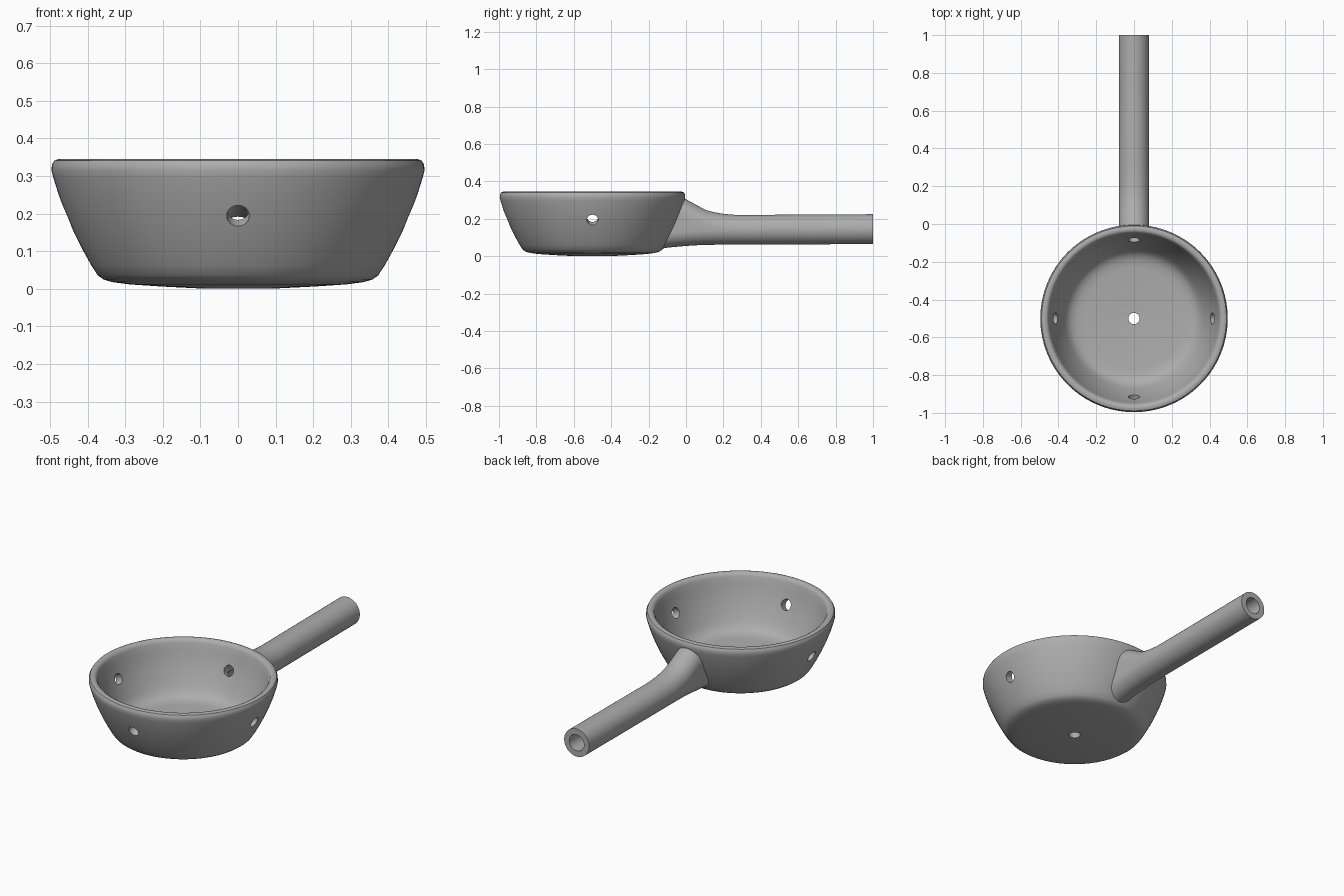
import bpy, bmesh, math
from mathutils import Vector

cube = bpy.data.objects.get("Cube")
if cube:
    bpy.data.objects.remove(cube, do_unlink=True)

grey = bpy.data.materials.new("plain grey")
grey.use_nodes = True
grey.diffuse_color = (0.42, 0.42, 0.42, 1)
grey.node_tree.nodes["Principled BSDF"].inputs["Base Color"].default_value = grey.diffuse_color

BOWL_Y = -0.5


def make_object(name, bm):
    bmesh.ops.recalc_face_normals(bm, faces=bm.faces[:])
    mesh = bpy.data.meshes.new(name)
    bm.to_mesh(mesh)
    bm.free()
    mesh.materials.append(grey)
    obj = bpy.data.objects.new(name, mesh)
    bpy.context.collection.objects.link(obj)
    return obj


def lathe(name, profile, steps=128):
    bm = bmesh.new()
    verts = [bm.verts.new((r, 0, z)) for r, z in profile]
    edges = [bm.edges.new(pair) for pair in zip(verts, verts[1:])]
    bmesh.ops.spin(bm, geom=verts + edges, axis=(0, 0, 1), cent=(0, 0, 0),
                   angle=math.tau, steps=steps)
    bmesh.ops.remove_doubles(bm, verts=bm.verts[:], dist=0.0005)
    bmesh.ops.translate(bm, verts=bm.verts[:], vec=(0, BOWL_Y, 0))
    return make_object(name, bm)


def loft(name, rings):
    bm = bmesh.new()
    loops = [[bm.verts.new(p) for p in ring] for ring in rings]
    count = len(loops[0])
    for a, b in zip(loops, loops[1:]):
        for i in range(count):
            j = (i + 1) % count
            bm.faces.new((a[i], a[j], b[j], b[i]))
    bm.faces.new(loops[0])
    bm.faces.new(loops[-1])
    return make_object(name, bm)


def slanted_ring(y_top, z_top, y_bottom, z_bottom, count=48):
    # Upright oval with round ends, leaning to follow the bowl wall
    half = (z_top - z_bottom) / 2
    cap = min(0.08, half)
    ring = []
    for i in range(count):
        t = math.tau * (i + 0.5) / count
        rise = math.copysign(half - cap, math.sin(t)) + cap * math.sin(t)
        f = (rise / half + 1) / 2
        ring.append((0.08 * math.cos(t), y_bottom + f * (y_top - y_bottom),
                     z_bottom + f * (z_top - z_bottom)))
    return ring


def rod(name, start, end, radius):
    start, end = Vector(start), Vector(end)
    bm = bmesh.new()
    bmesh.ops.create_cone(bm, cap_ends=True, segments=40, radius1=radius,
                          radius2=radius, depth=(end - start).length)
    obj = make_object(name, bm)
    obj.rotation_mode = 'QUATERNION'
    obj.rotation_quaternion = (end - start).to_track_quat('Z', 'Y')
    obj.location = (start + end) / 2
    obj.hide_render = True
    return obj


def combine(target, tool, operation):
    mod = target.modifiers.new(operation, 'BOOLEAN')
    mod.operation = operation
    mod.solver = 'EXACT'
    mod.object = tool
    bpy.context.view_layer.update()
    bpy.ops.object.select_all(action='DESELECT')
    bpy.context.view_layer.objects.active = target
    target.select_set(True)
    bpy.ops.object.modifier_apply(modifier=mod.name)
    bpy.data.objects.remove(tool, do_unlink=True)


# Bowl: domed underside, flared wall, rounded rim, flat inner floor
outside = [(0, 0), (0.1, 0.001), (0.2, 0.006), (0.29, 0.012), (0.335, 0.018),
           (0.358, 0.025), (0.373, 0.036), (0.39, 0.062), (0.41, 0.098),
           (0.435, 0.147), (0.458, 0.2), (0.477, 0.25), (0.491, 0.295),
           (0.496, 0.315), (0.495, 0.33), (0.489, 0.341), (0.478, 0.345)]
inside = [(0.465, 0.344), (0.456, 0.338), (0.45, 0.325), (0.441, 0.29),
          (0.428, 0.245), (0.41, 0.195), (0.389, 0.147), (0.368, 0.105),
          (0.352, 0.08), (0.332, 0.063), (0.305, 0.053), (0.27, 0.049), (0, 0.045)]
bowl = lathe("bowl_with_handle", outside + inside)

# Handle: tall flare at the wall running into a straight tube
sections = [(-0.025, 0.315, -0.135, 0.04), (0.0, 0.305, -0.09, 0.047),
            (0.06, 0.272, 0.0, 0.055), (0.11, 0.246, 0.08, 0.06),
            (0.15, 0.236, 0.13, 0.061), (0.2, 0.227, 0.19, 0.062),
            (0.27, 0.221, 0.27, 0.062), (1, 0.225, 1, 0.065)]
handle = loft("handle", [slanted_ring(*s) for s in sections])
combine(bowl, handle, 'UNION')

# Hollow of the handle and drain hole in the floor
combine(bowl, rod("handle_bore", (0, -0.06, 0.145), (0, 1.1, 0.145), 0.047), 'DIFFERENCE')
combine(bowl, rod("floor_hole", (0, BOWL_Y, -0.1), (0, BOWL_Y, 0.2), 0.03), 'DIFFERENCE')

# Four holes square to the sloping wall
for k in range(4):
    c, s = math.cos(k * math.pi / 2), math.sin(k * math.pi / 2)
    ends = [(r * c, BOWL_Y + r * s, z) for r, z in ((0.34, 0.245), (0.54, 0.157))]
    combine(bowl, rod("wall_hole", *ends, 0.03), 'DIFFERENCE')

bpy.ops.object.select_all(action='DESELECT')
bowl.select_set(True)
bpy.context.view_layer.objects.active = bowl
bpy.ops.object.shade_smooth_by_angle(angle=math.radians(35))
